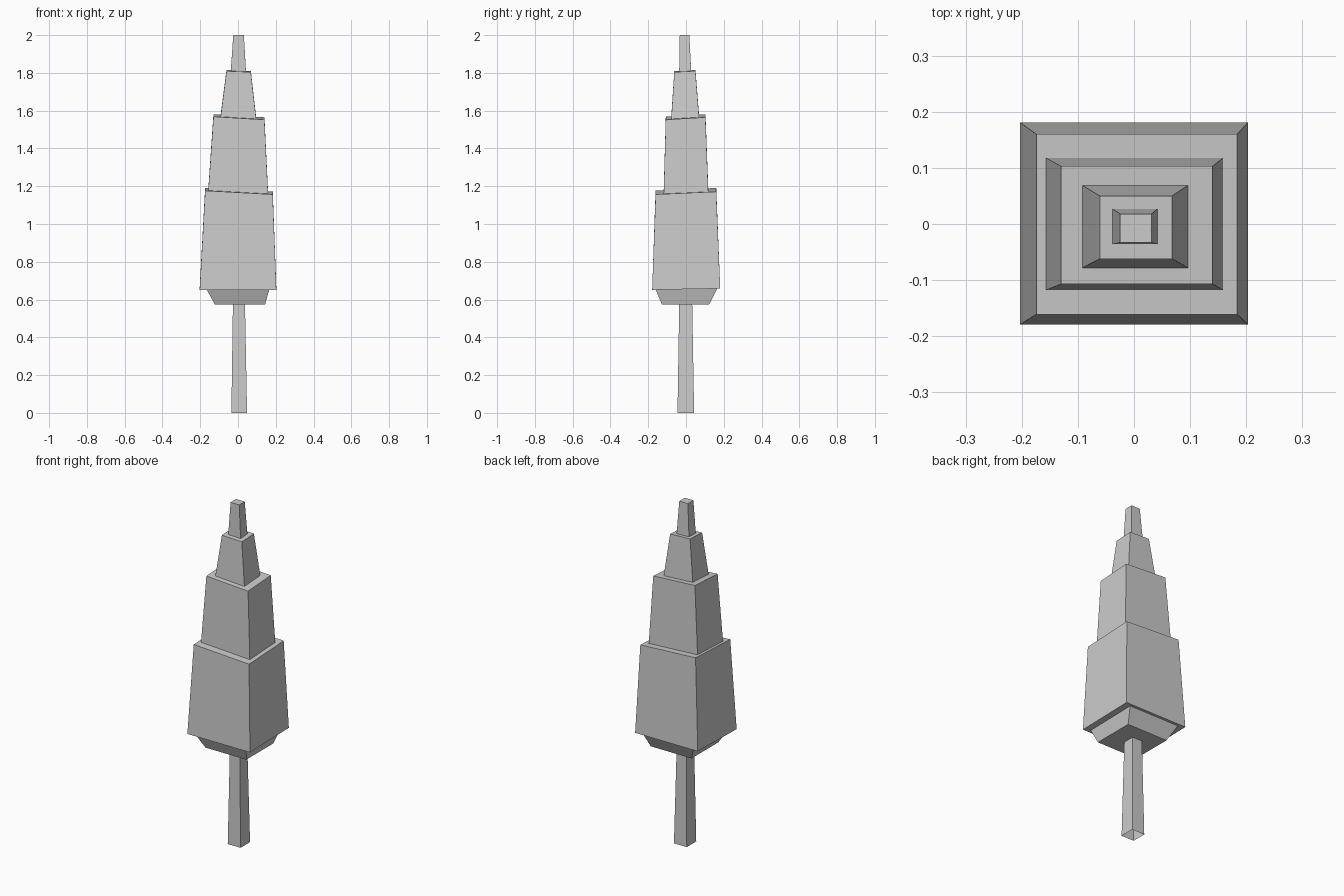
import bpy
import bmesh

if "Cube" in bpy.data.objects:
    bpy.data.objects.remove(bpy.data.objects["Cube"])


def loft(name, rings, cap_top=False):
    """Loft four-sided rings: (x0, x1, y0, y1, z, slope in x, slope in y)."""
    bm = bmesh.new()
    loops = []
    for x0, x1, y0, y1, z, sx, sy in rings:
        corners = [(x0, y0), (x1, y0), (x1, y1), (x0, y1)]
        loops.append([bm.verts.new((x, y, z + sx * x + sy * y)) for x, y in corners])
    for low, high in zip(loops, loops[1:]):
        for i in range(4):
            j = (i + 1) % 4
            bm.faces.new((low[i], low[j], high[j], high[i]))
    if cap_top:
        bm.faces.new(loops[-1])
    mesh = bpy.data.meshes.new(name)
    bm.to_mesh(mesh)
    bm.free()
    obj = bpy.data.objects.new(name, mesh)
    bpy.context.collection.objects.link(obj)
    return obj


# Slightly tilted ledges between the tiers: (height, slope in x, slope in y)
BASE = (0.655, 0.0, 0.02)
LEDGE_1 = (1.174, -0.055, 0.045)
LEDGE_2 = (1.567, -0.06, 0.06)
LEDGE_3 = (1.810, -0.04, 0.05)

# Trunk, open at the bottom
stem_top = (-0.027, 0.037, -0.036, 0.033, 0.573, 0, 0)
loft("trunk", [(-0.035, 0.048, -0.045, 0.043, 0, 0, 0), stem_top])

# Inset flared underside
skirt_top = (-0.165, 0.165, -0.16, 0.165, *BASE)
loft("underside", [stem_top,
                   (-0.122, 0.143, -0.127, 0.122, 0.573, 0, 0),
                   skirt_top])

# Four tapering tiers joined by ledges
loft("stepped_tiers", [
    skirt_top,
    (-0.203, 0.203, -0.179, 0.181, *BASE),
    (-0.174, 0.184, -0.161, 0.160, *LEDGE_1),
    (-0.157, 0.159, -0.118, 0.118, *LEDGE_1),
    (-0.130, 0.140, -0.107, 0.103, *LEDGE_2),
    (-0.092, 0.096, -0.078, 0.069, *LEDGE_2),
    (-0.061, 0.068, -0.062, 0.050, *LEDGE_3),
    (-0.038, 0.042, -0.036, 0.027, *LEDGE_3),
    (-0.025, 0.031, -0.033, 0.018, 2.0, 0, 0),
], cap_top=True)
